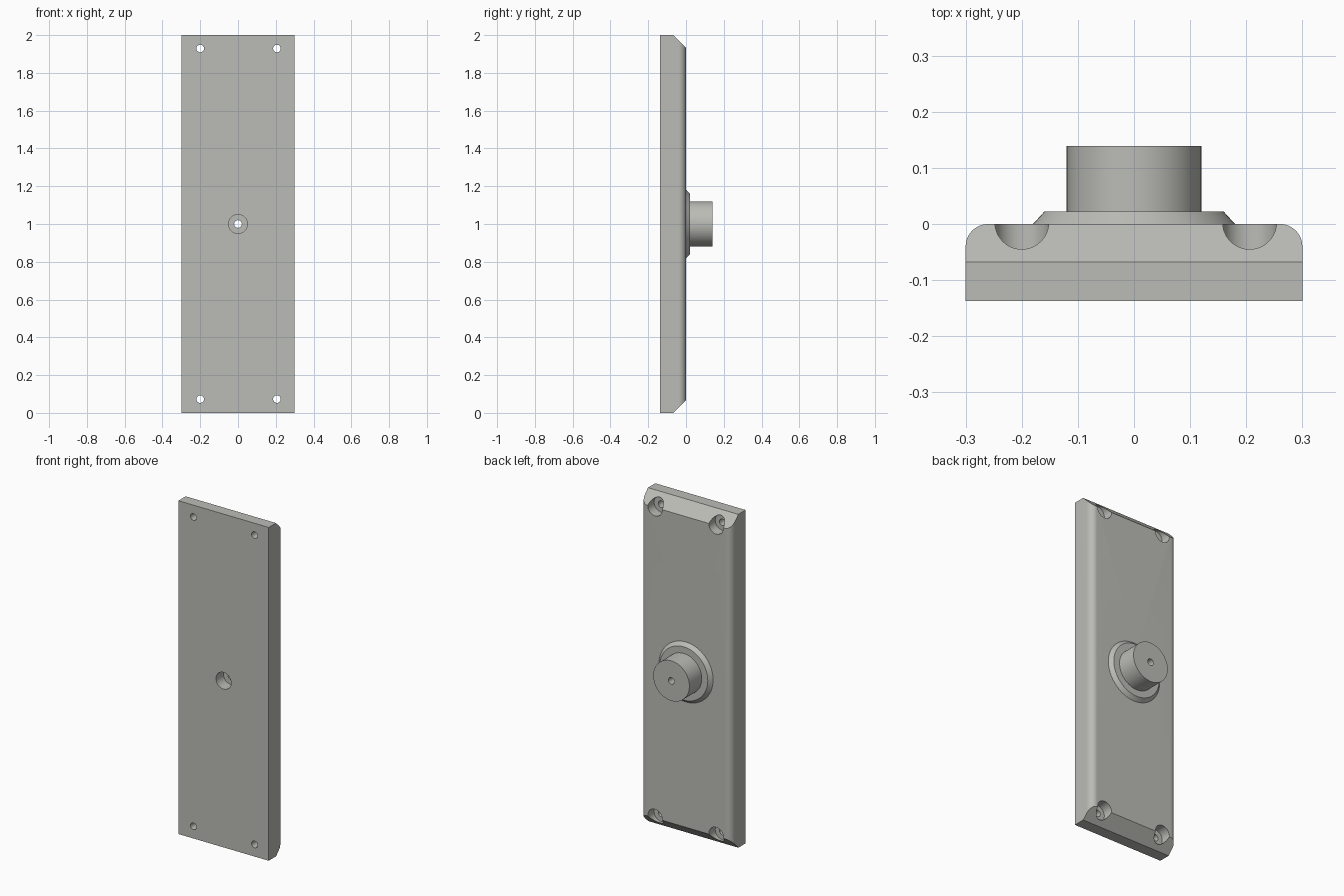
import bpy, bmesh, math
from mathutils import Vector

if "Cube" in bpy.data.objects:
    bpy.data.objects.remove(bpy.data.objects["Cube"])

W, T, H = 0.30, 0.137, 2.0      # half width, thickness, height
FILLET, CHAMFER = 0.04, 0.068

metal = bpy.data.materials.new("grey_metal")
metal.diffuse_color = (0.50, 0.50, 0.47, 1)
metal.use_nodes = True
metal.node_tree.nodes["Principled BSDF"].inputs["Base Color"].default_value = metal.diffuse_color


def new_object(name, bm):
    bmesh.ops.recalc_face_normals(bm, faces=bm.faces)
    mesh = bpy.data.meshes.new(name)
    bm.to_mesh(mesh)
    bm.free()
    mesh.materials.append(metal)
    obj = bpy.data.objects.new(name, mesh)
    bpy.context.collection.objects.link(obj)
    return obj


def turned(name, profile, x, z, sides=48):
    """Solid turned about the y axis from (radius, y) points."""
    bm = bmesh.new()
    rings = []
    for r, y in profile:
        rings.append([bm.verts.new((x + r * math.cos(a), y, z + r * math.sin(a)))
                      for a in (2 * math.pi * i / sides for i in range(sides))])
    for a, b in zip(rings, rings[1:]):
        for i in range(sides):
            j = (i + 1) % sides
            bm.faces.new((a[i], a[j], b[j], b[i]))
    bm.faces.new(rings[0])
    bm.faces.new(rings[-1])
    return new_object(name, bm)


def boolean(obj, cutter, operation):
    mod = obj.modifiers.new(operation.lower(), 'BOOLEAN')
    mod.object, mod.operation, mod.solver = cutter, operation, 'EXACT'
    bpy.context.view_layer.objects.active = obj
    bpy.ops.object.modifier_apply(modifier=mod.name)
    bpy.data.objects.remove(cutter)


# Plate: cross-section with two rounded back edges, extruded upward
arc = [(W - FILLET + FILLET * math.cos(a), -FILLET + FILLET * math.sin(a))
       for a in (math.pi / 2 * i / 12 for i in range(13))]
section = [(W, -T)] + arc + [(-x, y) for x, y in reversed(arc)] + [(-W, -T)]
bm = bmesh.new()
base = bm.faces.new([bm.verts.new((x, y, 0)) for x, y in section])
out = bmesh.ops.extrude_face_region(bm, geom=[base])
bmesh.ops.translate(bm, vec=(0, 0, H),
                    verts=[v for v in out["geom"] if isinstance(v, bmesh.types.BMVert)])

# Sloped back edges at the top and bottom ends
for z, s in ((H, 1), (0, -1)):
    cut = bmesh.ops.bisect_plane(bm, geom=bm.verts[:] + bm.edges[:] + bm.faces[:],
                                 plane_co=Vector((0, -CHAMFER, z)),
                                 plane_no=Vector((0, 1, s)), clear_outer=True)
    rim = [e for e in cut["geom_cut"] if isinstance(e, bmesh.types.BMEdge)]
    bmesh.ops.edgeloop_fill(bm, edges=rim)
plate = new_object("mounting_plate", bm)

# Flanged round boss on the back
boss = turned("boss", [(0.18, -0.02), (0.18, 0.0), (0.16, 0.022),
                       (0.12, 0.022), (0.12, 0.139)], 0, 1, 64)
boolean(plate, boss, 'UNION')

# Centre bore, wide at the front
boolean(plate, turned("bore_cutter", [(0.05, -0.3), (0.05, -0.067),
                                      (0.02, -0.067), (0.02, 0.3)], 0, 1), 'DIFFERENCE')

# Corner screw holes, recessed from the back
for x in (-0.20, 0.206):
    for z in (0.073, 1.929):
        boolean(plate, turned("screw_cutter", [(0.02, -0.3), (0.02, -0.06),
                                               (0.048, -0.06), (0.048, 0.1)], x, z), 'DIFFERENCE')

bpy.ops.object.select_all(action='DESELECT')
plate.select_set(True)
bpy.context.view_layer.objects.active = plate
bpy.ops.object.shade_smooth_by_angle(angle=math.radians(30))
